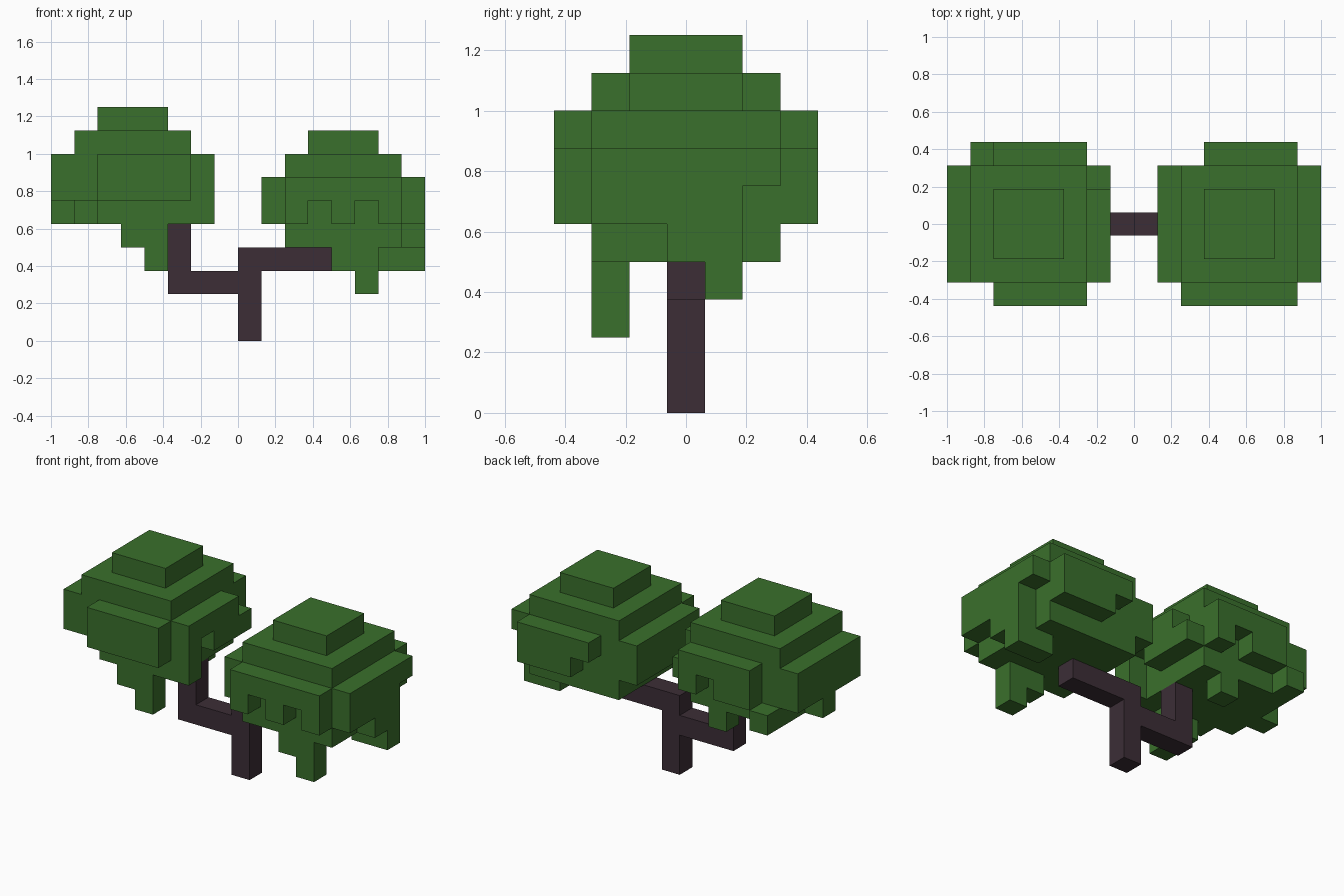
import bpy
import bmesh
from mathutils import Vector
from itertools import product

UNIT = 0.125  # edge length of one block

cube = bpy.data.objects.get("Cube")
if cube:
    bpy.data.objects.remove(cube, do_unlink=True)


def make_material(name, rgb):
    mat = bpy.data.materials.new(name)
    mat.use_nodes = True
    color = (*rgb, 1.0)
    mat.diffuse_color = color
    bsdf = mat.node_tree.nodes["Principled BSDF"]
    bsdf.inputs["Base Color"].default_value = color
    bsdf.inputs["Roughness"].default_value = 0.9
    return mat


def span(r):
    """A single index or an inclusive (low, high) pair."""
    return range(r[0], r[1] + 1) if isinstance(r, tuple) else (r,)


def block(x, y, z):
    """Set of grid cells filling a box."""
    return set(product(span(x), span(y), span(z)))


def build(name, cells, origin, mat):
    """Skin the outside of a set of cells and merge its flat faces."""
    bm = bmesh.new()
    corners = {}

    def corner(p):
        key = tuple(round(2 * c) for c in p)
        if key not in corners:
            corners[key] = bm.verts.new((p + Vector(origin)) * UNIT)
        return corners[key]

    for cell in sorted(cells):
        for axis, sign in product(range(3), (-1, 1)):
            n, u = Vector(), Vector()
            n[axis] = sign
            u[(axis + 1) % 3] = 1
            v = n.cross(u)
            if tuple(int(a + b) for a, b in zip(cell, n)) in cells:
                continue
            mid = Vector(cell) + n / 2
            quad = [mid + (a * u + b * v) / 2
                    for a, b in ((-1, -1), (1, -1), (1, 1), (-1, 1))]
            bm.faces.new([corner(p) for p in quad])
    bmesh.ops.dissolve_limit(bm, angle_limit=0.01, verts=bm.verts, edges=bm.edges)
    mesh = bpy.data.meshes.new(name)
    bm.to_mesh(mesh)
    bm.free()
    mesh.materials.append(mat)
    obj = bpy.data.objects.new(name, mesh)
    bpy.context.collection.objects.link(obj)
    return obj


def canopy():
    """Stepped leaf mass shared by both crowns."""
    wide = (-2, 2)
    return (block(wide, wide, (-1, 2))
            | block((-3, 3), wide, (0, 1))
            | block(wide, (-3, 3), (0, 1))
            | block((-1, 1), (-1, 1), 3))


leaf = make_material("leaf green", (0.042, 0.162, 0.025))
bark = make_material("dark bark", (0.045, 0.027, 0.037))

# Trunk with two bent branches
trunk = (block(0, 0, (0, 3)) | block((0, 3), 0, 3)
         | block((-3, 0), 0, 2) | block(-3, 0, (2, 4)))
build("trunk", trunk, (0.5, 0, 0.5), bark)

# Lower crown on the +x branch: gaps, then hanging leaves
low = canopy()
low -= block(-1, -3, 0) | block(1, -3, 0)
low -= block(-2, 3, (0, 1)) | block(-1, 3, 0)
low -= block(3, 2, 0)
low |= block(3, (0, 1), -1) | block((2, 3), 1, -2)
low |= block((0, 1), -2, -2) | block(1, -2, -3)
build("left_crown", low, (4.5, 0, 5.5), leaf)

# Higher crown on the -x branch: gaps, then hanging leaves
high = canopy()
high -= block(-2, -3, (0, 1)) | block(-2, 3, (0, 1))
high -= block(1, 3, 0) | block(3, 2, 1) | block(3, -1, 0)
high -= block(-2, -2, -1)
high |= block(3, -2, -1) | block(-3, 0, -1) | block(-2, 3, -1)
high |= block((0, 1), -2, -2) | block(1, -2, -3)
high |= block(1, 2, -2)
build("right_crown", high, (-4.5, 0, 6.5), leaf)
